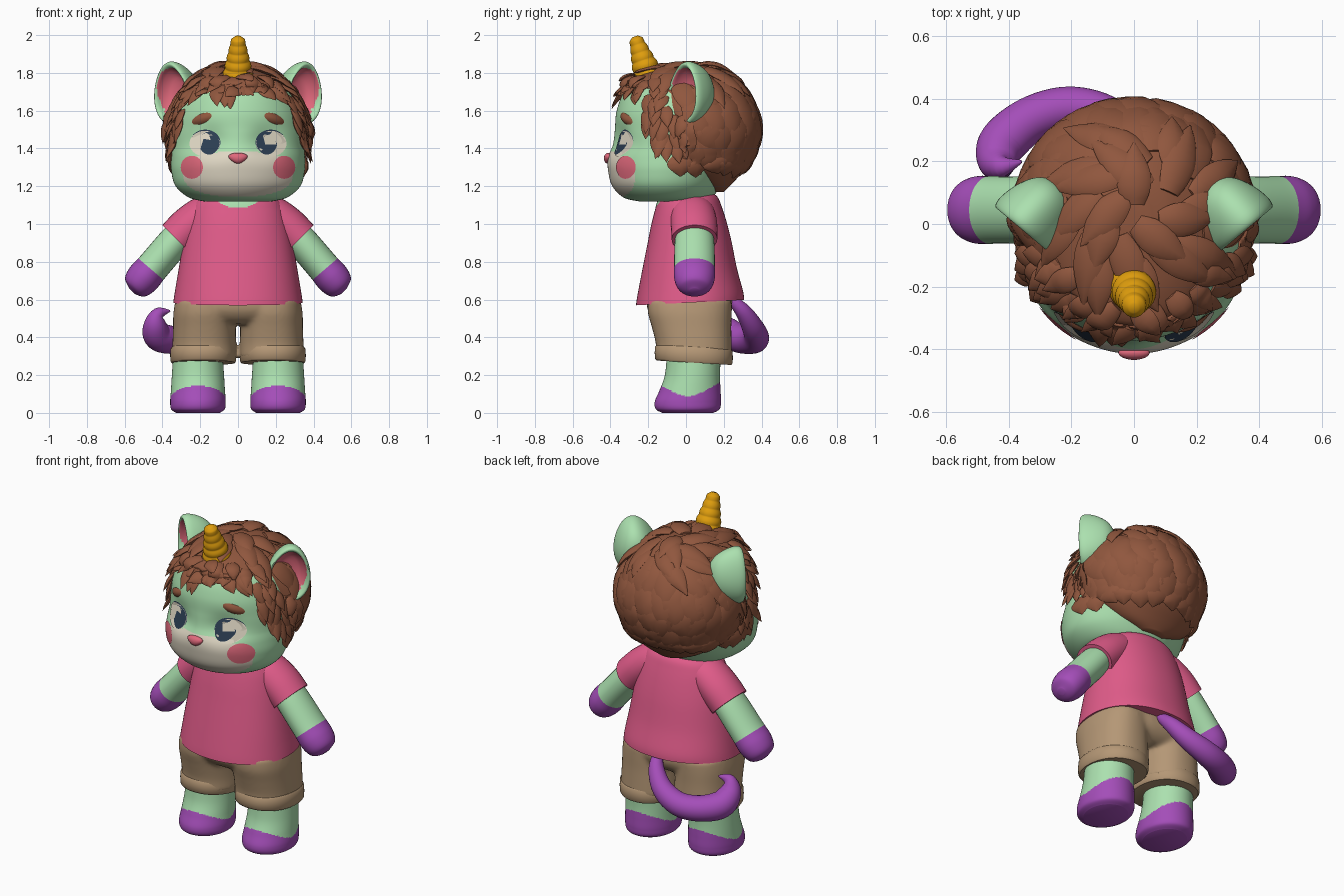
import bpy, bmesh, math, random
from math import sin, cos, pi, radians
from mathutils import Vector, Matrix
from mathutils.bvhtree import BVHTree

random.seed(4)
if "Cube" in bpy.data.objects:
    bpy.data.objects.remove(bpy.data.objects["Cube"])


def material(name, *rgb):
    m = bpy.data.materials.new(name)
    m.use_nodes = True
    m.diffuse_color = (*rgb, 1)
    m.node_tree.nodes["Principled BSDF"].inputs["Base Color"].default_value = (*rgb, 1)
    return m


green = material("mint skin", .41, .75, .43)
pink = material("shirt pink", .74, .105, .25)
purple = material("paw purple", .37, .075, .48)
tan = material("shorts tan", .46, .31, .18)
brown = material("hair brown", .28, .095, .048)
gold = material("horn gold", .74, .34, .004)
cream = material("muzzle cream", .74, .68, .55)
navy = material("eye navy", .026, .05, .09)
blush = material("blush pink", .74, .14, .2)


def spline(keys, n):
    """Smooth interpolation through tuples, n steps per span."""
    out = []
    for i in range(len(keys) - 1):
        k = [keys[max(i - 1, 0)], keys[i], keys[i + 1], keys[min(i + 2, len(keys) - 1)]]
        for j in range(n):
            t = j / n
            out.append([b + t / 2 * (c - a + t * (2*a - 5*b + 4*c - d + t * (3*b - a - 3*c + d)))
                        for a, b, c, d in zip(*k)])
    return out + [list(keys[-1])]


def add_rings(bm, rings):
    """Skin a list of equal rings and close both ends."""
    vs = [[bm.verts.new(p) for p in ring] for ring in rings]
    n = len(vs[0])
    for a, b in zip(vs, vs[1:]):
        for i in range(n):
            bm.faces.new((a[i], a[(i + 1) % n], b[(i + 1) % n], b[i]))
    bm.faces.new(vs[0])
    bm.faces.new(vs[-1])


def finish(name, bm, mats, rule=None):
    bmesh.ops.recalc_face_normals(bm, faces=bm.faces[:])
    if rule:
        for f in bm.faces:
            f.material_index = int(rule(f.calc_center_median()))
    me = bpy.data.meshes.new(name)
    bm.to_mesh(me)
    bm.free()
    for m in mats:
        me.materials.append(m)
    me.shade_smooth()
    me.set_sharp_from_angle(angle=radians(50))
    ob = bpy.data.objects.new(name, me)
    bpy.context.collection.objects.link(ob)
    return ob


def skin(name, rings, mats, rule=None):
    bm = bmesh.new()
    add_rings(bm, rings)
    return finish(name, bm, mats, rule)


def power(v, e):
    return math.copysign(abs(v) ** (2 / e), v)


def ovals(keys, cx=0, limit=9, seg=64, e=2, n=6, lean=0):
    """Stacked oval sections given as (height, half width, front y, back y)."""
    rings = []
    for z, rx, yf, yb in spline(keys, n):
        mid = min((yf + yb) / 2, max(limit, yf + .06))
        ring = []
        for i in range(seg):
            a = 2 * pi * i / seg
            y = mid + (yb - mid if sin(a) > 0 else mid - yf) * power(sin(a), e)
            ring.append(Vector((cx + rx * power(cos(a), e), y, z + lean * y)))
        rings.append(ring)
    return rings


def tube(name, keys, ref, mats, n=6, seg=32, rule=None):
    """Sweep ovals along a path given as (x, y, z, radius, radius)."""
    ks = spline(keys, n)
    pts = [Vector(k[:3]) for k in ks]
    rings = []
    for i, (p, k) in enumerate(zip(pts, ks)):
        t = (pts[min(i + 1, len(pts) - 1)] - pts[max(i - 1, 0)]).normalized()
        u = (ref - t * ref.dot(t)).normalized()
        v = t.cross(u)
        rings.append([p + u * k[3] * cos(2*pi*j/seg) + v * k[4] * sin(2*pi*j/seg) for j in range(seg)])
    return skin(name, rings, mats, rule)


def tree_of(*obs):
    vs, fs = [], []
    for o in obs:
        base = len(vs)
        vs += [v.co.copy() for v in o.data.vertices]
        fs += [[base + i for i in p.vertices] for p in o.data.polygons]
    return BVHTree.FromPolygons(vs, fs)


# Head with a cream muzzle and shallow eye sockets
def muzzle(c):
    return c.y < -.1 and abs(c.x / .29) ** 2.5 + abs((c.z - 1.265) / .12) ** 2.5 < 1


sections = ovals([(1.12, .18, -.25, .1), (1.14, .26, -.33, .14), (1.2, .33, -.39, .18),
                  (1.28, .353, -.412, .22), (1.35, .354, -.414, .26), (1.42, .35, -.388, .28),
                  (1.5, .345, -.377, .3), (1.6, .328, -.367, .3), (1.7, .28, -.325, .25),
                  (1.76, .2, -.24, .18), (1.79, .09, -.13, .08)], limit=-.06, seg=160, n=8)
for ring in sections:
    for p in ring:
        if p.y < -.1:
            p.y += .03 * math.exp(-((abs(p.x) - .15) / .085) ** 2 - ((p.z - 1.435) / .075) ** 2)
head = skin("head", sections, [green, cream], muzzle)
face = tree_of(head)
skin("neck", ovals([(1.05, .15, -.1, .14), (1.2, .15, -.1, .14)]), [green])


# Painted face details draped over the head
def decal(name, x, z, rx, rz, mat, lift, tilt=0, dome=0):
    rings = []
    for r in (.05, .2, .4, .6, .8, 1):
        ring = []
        for i in range(40):
            a, b = r * rx * cos(pi * i / 20), r * rz * sin(pi * i / 20)
            o = Vector((x + a * cos(tilt) - b * sin(tilt), -1, z + a * sin(tilt) + b * cos(tilt)))
            p, nrm, _, _ = face.ray_cast(o, Vector((0, 1, 0)))
            if nrm.y > 0:
                nrm = -nrm
            ring.append(p + nrm * (lift + dome * (1 - r * r)))
        rings.append(ring)
    skin(name, rings, [mat])


for s, side in ((1, "left"), (-1, "right")):
    decal(side + "_lash", s * .172, 1.431, .08, .069, navy, .002)
    decal(side + "_eye_white", s * .174, 1.425, .08, .069, cream, .0045)
    decal(side + "_iris", s * .15, 1.427, .055, .063, navy, .0075)
    decal(side + "_eye_glint", s * .14, 1.462, .013, .015, cream, .0105)
    decal(side + "_cheek", s * .242, 1.3, .058, .06, blush, .004)
    decal(side + "_brow", s * .19, 1.557, .055, .025, brown, .004, -s * .4, .012)

# Nose, narrower at the bottom
skin("nose", [[Vector((.047 * cos(a) * sin(b) * (1 - .4 * cos(b)), -.412 + .023 * sin(a) * sin(b),
                       1.348 - .029 * cos(b))) for a in [pi * i / 12 for i in range(24)]]
              for b in [.02 + (pi - .04) * j / 12 for j in range(13)]], [blush])

# Cupped ears
cup = spline([(.02, .14), (.4, .132), (.7, .1), (.9, .05), (1, 0), (1, -.03), (.93, -.045),
              (.83, -.035), (.75, -.005), (.5, .03), (.02, .04)], 3)
for s, side in ((1, "left"), (-1, "right")):
    ear = skin(side + "_ear", [[Vector((.122 * r * cos(a) * (1 - .2 * r * sin(a)), y, .17 * r * sin(a)))
                                for a in [pi * i / 24 for i in range(48)]] for r, y in cup],
               [green, blush],
               rule=lambda c: c.y < .045 and (c.x / .122) ** 2 + (c.z / .17) ** 2 < .66)
    ear.matrix_world = (Matrix.Translation((s * .328, .015, 1.69)) @ Matrix.Rotation(s * radians(40), 4, "Z")
                        @ Matrix.Rotation(s * radians(8), 4, "Y"))

# Hair mass
hair = skin("hair_base", ovals([(1.17, .07, .12, .2), (1.22, .2, .08, .25), (1.3, .3, .03, .32),
                                (1.4, .355, -.07, .37), (1.5, .375, -.13, .39), (1.6, .355, -.19, .37),
                                (1.68, .31, -.27, .33), (1.74, .255, -.325, .285), (1.79, .19, -.25, .22),
                                (1.825, .12, -.12, .16), (1.84, .05, -.02, .1)], limit=.02, e=2.05),
            [brown])
scalp = tree_of(head, hair)
locks = bmesh.new()


def lock(origin, aim, flow, length, width, lift, flat=.35):
    """Pointed strand that starts where the ray lands and hugs the scalp."""
    p = scalp.ray_cast(Vector(origin), Vector(aim).normalized())[0]
    if p is None:
        return
    d, rings, steps = Vector(flow), [], 10
    for i in range(steps + 1):
        t = i / steps
        base, nrm, _, _ = scalp.find_nearest(p)
        if nrm.dot(base - Vector((0, 0, 1.5))) < 0:
            nrm = -nrm
        d = (d - nrm * d.dot(nrm)).normalized()
        w = width * max(sin(pi * (.2 + .8 * t)), .02)
        q = base + nrm * lift * t
        rings.append([q + nrm.cross(d) * w * cos(k * pi / 4) + nrm * w * flat * sin(k * pi / 4)
                      for k in range(8)])
        p = base + nrm * .02 + d * length / steps
        d = d + Vector((0, 0, -.05))
    add_rings(locks, rings)


# Long flat back strands
for row, (z, length) in enumerate(((1.77, .3), (1.68, .34), (1.57, .3), (1.45, .2), (1.36, .13))):
    for i in range(13):
        a = radians(-5 + 190 * (i + .5 * (row % 2)) / 12.5)
        turn = random.uniform(-.1, .6)
        lock((2 * cos(a), 2 * sin(a), z), (-cos(a), -sin(a), 0), (-sin(a) * turn, cos(a) * turn, -1),
             length * random.uniform(.85, 1.1), .072, .01, .22)
# Crown swirl
for i in range(22):
    a, r = i * 2.4, .042 * math.sqrt(i)
    x, y = r * cos(a), .06 + r * sin(a)
    lock((x, y, 3), (0, 0, -1), (x * 3 - sin(a) * .5, (y - .14) * 3 + cos(a) * .5, 0),
         random.uniform(.2, .28), .055, .026)
# Swept fringe
for row, z in enumerate((1.78, 1.74, 1.71)):
    for i in range(8):
        x = -.23 + .058 * i
        lock((x, -1, z), (0, 1, 0), (x * 2 + random.uniform(-.3, .8), 0, -1),
             random.uniform(.11, .18) - .02 * row, .04, random.uniform(.025, .05))
# Sideburns, kept clear of the ears
for s in (1, -1):
    for z in (1.74, 1.68, 1.62, 1.56, 1.5, 1.45):
        for y in (-.2, -.155, -.11, -.06, -.01):
            if (y > -.16 or z > 1.52) and (y < -.1 or z < 1.58):
                lock((s, y, z + random.uniform(-.02, .02)), (-s, 0, 0),
                     (0, random.uniform(-.4, .3), -1), random.uniform(.11, .15), .036,
                     random.uniform(.02, .045))
finish("hair_locks", locks, [brown])

# Horn with stacked swirls
horn = []
for i in range(61):
    t = i / 60
    r = (.088 - .058 * t) * (1 + .09 * abs(sin(pi * 6 * t))) * min(1, (1.02 - t) * 12) ** .5
    horn.append((0, -.185 - .085 * t, 1.74 + .253 * t, r, r))
tube("horn", horn, Vector((1, 0, 0)), [gold], n=1)

# Shirt with a scooped neck
skin("shirt", ovals([(.583, .343, -.265, .308), (.63, .336, -.258, .302), (.75, .316, -.235, .27),
                     (.9, .29, -.205, .24), (1, .268, -.185, .215), (1.08, .245, -.165, .19),
                     (1.13, .215, -.15, .17), (1.16, .16, -.12, .14)], seg=96, e=2.15, n=8, lean=.05),
     [pink, green], lambda c: c.y < 0 and (c.x / .13) ** 2 + ((c.z - 1.16) / .075) ** 2 < 1)

Y = Vector((0, 1, 0))
shorts = bmesh.new()
for s, side in ((1, "left"), (-1, "right")):
    # Sleeve, arm and paw
    tube(side + "_sleeve", [(s * .09, .03, 1.08, .1, .07), (s * .165, .035, 1.055, .117, .1),
                            (s * .25, .043, .994, .123, .107), (s * .325, .045, .92, .121, .106)], Y, [pink])
    tube(side + "_arm", [(s * .26, .045, .99, .08, .07), (s * .325, .045, .92, .103, .085),
                         (s * .445, .045, .78, .108, .087), (s * .505, .045, .71, .107, .09),
                         (s * .545, .045, .663, .082, .07), (s * .562, .045, .645, .025, .02)],
         Y, [green, purple], n=10, rule=lambda c: .65 * abs(c.x) - .76 * c.z > -.284)
    # Leg and foot
    skin(side + "_leg", ovals([(0, .115, -.125, .145), (.02, .142, -.16, .178), (.06, .147, -.165, .185),
                               (.12, .143, -.14, .183), (.2, .138, -.112, .18), (.32, .13, -.1, .185)],
                              cx=s * .212, seg=96, n=12),
         [green, purple], lambda c: c.z < .088 + .068 * (abs(c.y - .01) / .16) ** 1.5)
    # Shorts leg and rolled cuff
    add_rings(shorts, ovals([(.29, .172, -.16, .244), (.36, .169, -.159, .242), (.45, .166, -.18, .24),
                             (.53, .164, -.202, .242), (.6, .152, -.202, .242)], cx=s * .178, e=2.3))
    skin(side + "_cuff", ovals([(.268, .168, -.155, .24), (.278, .174, -.164, .247),
                                (.31, .175, -.166, .248), (.342, .173, -.163, .246),
                                (.352, .165, -.155, .238)], cx=s * .184, e=2.2, n=1, lean=-.06), [tan])

# Shorts legs and seat fused into one cloth
add_rings(shorts, ovals([(.47, .2, -.13, .18), (.5, .3, -.175, .22), (.55, .337, -.205, .245),
                         (.62, .325, -.207, .242)], e=2.3))
cloth = finish("shorts", shorts, [tan])
fuse = cloth.modifiers.new("fuse", "REMESH")
fuse.mode, fuse.voxel_size, fuse.use_smooth_shade = "VOXEL", .011, True
relax = cloth.modifiers.new("relax", "SMOOTH")
relax.factor, relax.iterations = .5, 14

# Curled tail
tube("tail", [(.02, .22, .62, .02, .02), (-.01, .3, .54, .042, .042), (-.09, .355, .45, .058, .058),
              (-.21, .372, .395, .068, .068), (-.33, .335, .385, .073, .073), (-.42, .26, .405, .077, .077),
              (-.438, .2, .465, .062, .062), (-.42, .185, .525, .035, .035), (-.36, .2, .54, .005, .005)],
     Vector((.3, .3, 1)), [purple])
